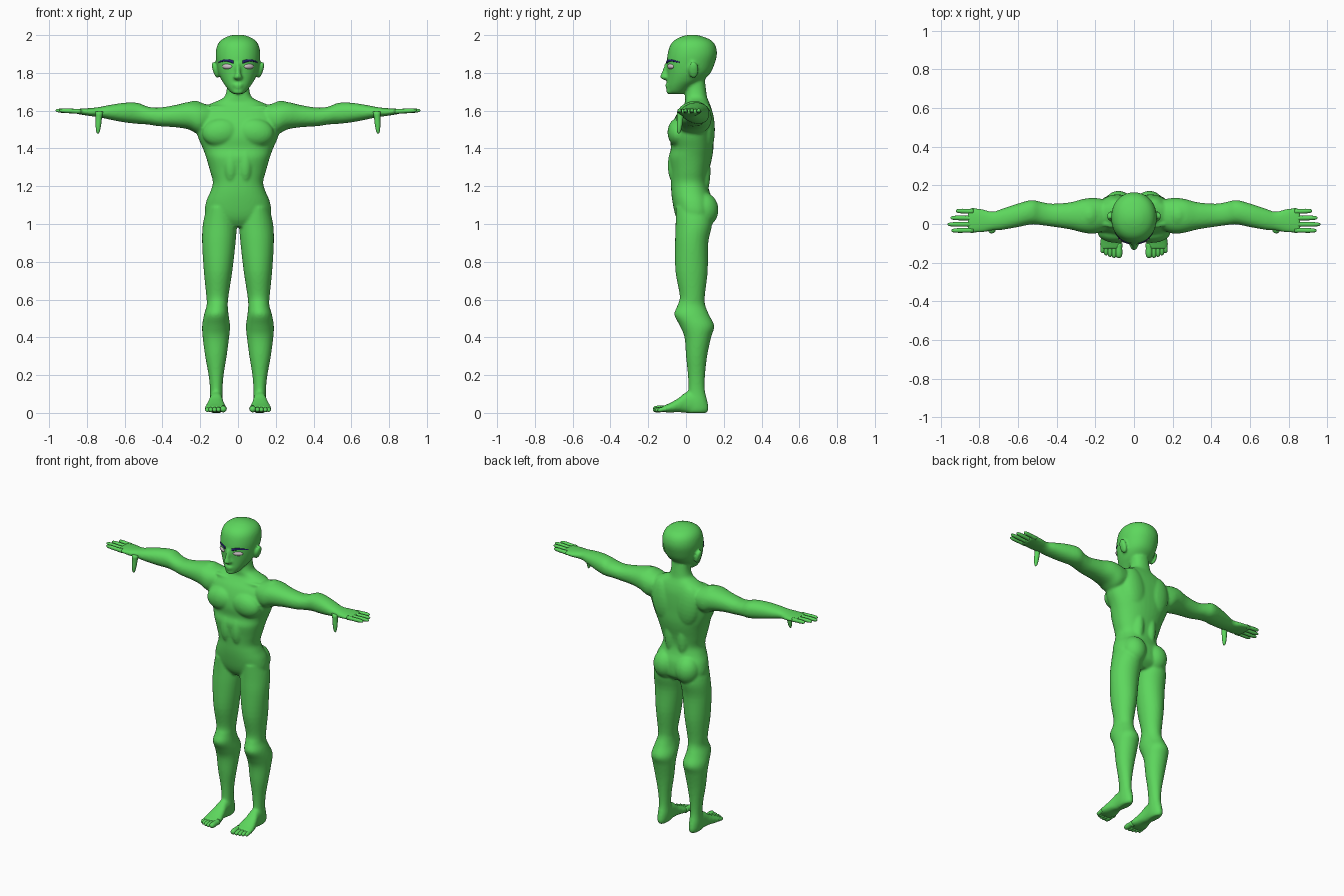
import bpy, bmesh, math
from mathutils import Matrix, Vector

AXES = {"x": (0, 1, 2), "y": (1, 0, 2), "z": (2, 0, 1)}


def material(name, rgb):
    m = bpy.data.materials.new(name)
    m.diffuse_color = (*rgb, 1)
    return m


GREEN = material("green skin", (0.11, 0.68, 0.11))
NAVY = material("dark blue brow", (0.02, 0.015, 0.16))
PALE = material("pale eye", (0.62, 0.55, 0.58))


def spline(rows, steps):
    """Catmull-Rom interpolation through rows of numbers."""
    out = []
    for i in range(len(rows) - 1):
        p0, p1 = rows[max(i - 1, 0)], rows[i]
        p2, p3 = rows[i + 1], rows[min(i + 2, len(rows) - 1)]
        for s in range(steps):
            t = s / steps
            out.append([0.5 * (2 * b + (c - a) * t + (2 * a - 5 * b + 4 * c - d) * t * t
                               + (3 * b - a - 3 * c + d) * t ** 3)
                        for a, b, c, d in zip(p0, p1, p2, p3)])
    return out + [list(rows[-1])]


def loft(bm, axis, rows, sides=28, steps=4, power=2.0):
    """Skin sections (position, low a, high a, low b, high b) along an axis."""
    k, a, b = AXES[axis]
    rings = []
    for t, a0, a1, b0, b1 in spline(rows, steps):
        ring = []
        for i in range(sides):
            ang = 2 * math.pi * i / sides
            c, s = math.cos(ang), math.sin(ang)
            co = [0, 0, 0]
            co[k] = t
            co[a] = (a0 + a1) / 2 + (a1 - a0) / 2 * math.copysign(abs(c) ** (2 / power), c)
            co[b] = (b0 + b1) / 2 + (b1 - b0) / 2 * math.copysign(abs(s) ** (2 / power), s)
            ring.append(bm.verts.new(co))
        rings.append(ring)
    faces = [bm.faces.new(rings[0]), bm.faces.new(rings[-1])]
    for r, q in zip(rings, rings[1:]):
        for i in range(sides):
            j = (i + 1) % sides
            faces.append(bm.faces.new((r[i], r[j], q[j], q[i])))
    bmesh.ops.recalc_face_normals(bm, faces=faces)


def blob(bm, centre, radii, tilt=0.0, axis="Y"):
    """Ellipsoid muscle or feature."""
    m = Matrix.Translation(centre) @ Matrix.Rotation(tilt, 4, axis) @ Matrix.Diagonal((*radii, 1))
    bmesh.ops.create_uvsphere(bm, u_segments=24, v_segments=14, radius=1, matrix=m)


def digit(bm, axis, start, end, r0, r1):
    """Finger, toe or thumb with a rounded tip."""
    k, a, b = AXES[axis]
    s, e = Vector(start), Vector(end)
    rows = []
    for f, w in ((0, 1), (0.35, 0.95), (0.6, 1.05), (0.85, 0.95), (0.96, 0.65), (1, 0.2)):
        p, r = s.lerp(e, f), (r0 + (r1 - r0) * f) * w
        rows.append((p[k], p[a] - r, p[a] + r, p[b] - r, p[b] + r))
    loft(bm, axis, rows, sides=12, steps=2)


def finish(name, bm, mat, remesh=False):
    mesh = bpy.data.meshes.new(name)
    bm.to_mesh(mesh)
    bm.free()
    ob = bpy.data.objects.new(name, mesh)
    bpy.context.collection.objects.link(ob)
    mesh.materials.append(mat)
    for p in mesh.polygons:
        p.use_smooth = True
    mirror = ob.modifiers.new("mirror", "MIRROR")
    mirror.use_mirror_merge = False
    if remesh:
        r = ob.modifiers.new("blend", "REMESH")
        r.mode = "VOXEL"
        r.voxel_size = 0.0075
        r.use_smooth_shade = True
        s = ob.modifiers.new("relax", "SMOOTH")
        s.factor, s.iterations = 0.5, 5
    return ob


body = bmesh.new()

# Torso from crotch to neck
torso = [(0.985, .09, -.02, .10), (1.02, .155, -.045, .14), (1.06, .176, -.06, .15),
         (1.12, .168, -.072, .145), (1.17, .147, -.078, .125), (1.22, .133, -.08, .115),
         (1.28, .148, -.084, .122), (1.35, .168, -.092, .138), (1.40, .186, -.08, .145),
         (1.46, .212, -.085, .146), (1.52, .225, -.075, .146), (1.58, .215, -.05, .142),
         (1.62, .18, -.02, .132), (1.645, .125, -.005, .122), (1.67, .075, -.005, .112),
         (1.71, .06, .0, .106), (1.76, .058, .0, .10)]
loft(body, "z", [(z, -r, r, f, b) for z, r, f, b in torso], sides=40, power=2.25)

# Chest, shoulder, back, hip and belly muscles
blob(body, (.09, -.042, 1.485), (.1, .056, .075), .12)
blob(body, (.225, .045, 1.575), (.07, .08, .078), .3)
blob(body, (.085, .105, 1.50), (.085, .048, .14), .15)
blob(body, (.045, .08, 1.28), (.042, .05, .15))
blob(body, (.08, .092, 1.075), (.078, .08, .092))
blob(body, (.038, -.055, 1.31), (.04, .042, .10))
blob(body, (.085, .0, 1.615), (.085, .022, .012), -.05)

# Leg
loft(body, "z", [
    (1.09, .03, .165, -.055, .13), (1.0, .008, .186, -.055, .138), (.90, .013, .19, -.058, .118),
    (.75, .03, .181, -.056, .115), (.62, .05, .168, -.033, .1), (.57, .054, .166, -.045, .102),
    (.52, .05, .18, -.062, .122), (.46, .042, .19, -.032, .15), (.40, .047, .187, -.008, .133),
    (.30, .06, .174, 0, .112), (.20, .076, .156, .01, .101), (.12, .082, .148, .012, .1),
    (.06, .08, .15, .0, .114), (.02, .083, .148, -.01, .12), (0, .09, .14, 0, .11)])

# Foot
loft(body, "y", [
    (.11, .095, .135, .004, .05), (.06, .082, .148, 0, .11), (0, .08, .152, 0, .108),
    (-.04, .073, .163, .004, .078), (-.09, .062, .175, .002, .05), (-.13, .066, .172, .006, .034)],
    power=2.4)

# Arm and palm
loft(body, "x", [
    (.12, -.02, .12, 1.51, 1.62), (.20, -.05, .135, 1.475, 1.642), (.26, -.045, .13, 1.5, 1.646),
    (.33, -.028, .112, 1.512, 1.63), (.42, -.014, .105, 1.518, 1.616), (.48, -.006, .114, 1.527, 1.622),
    (.53, -.002, .124, 1.53, 1.641), (.60, -.016, .106, 1.538, 1.642), (.68, -.03, .08, 1.553, 1.63),
    (.73, -.033, .064, 1.564, 1.62), (.78, -.043, .076, 1.571, 1.614), (.83, -.046, .084, 1.579, 1.611),
    (.86, -.042, .08, 1.584, 1.608)], power=2.2)

# Head
head = [(1.688, .025, -.085, -.01), (1.70, .042, -.097, .0), (1.73, .066, -.1, .04),
        (1.76, .086, -.1, .09), (1.80, .104, -.1, .13), (1.85, .114, -.102, .152),
        (1.90, .118, -.097, .164), (1.945, .11, -.084, .156), (1.975, .088, -.058, .13),
        (1.995, .05, -.015, .08), (2.002, .015, .02, .045)]
loft(body, "z", [(z, -r, r, f, b) for z, r, f, b in head], sides=36, power=2.1)

# Nose, lips, chin and ears
loft(body, "z", [(1.762, -.012, .012, -.115, -.08), (1.775, -.024, .024, -.137, -.08),
                 (1.80, -.015, .015, -.13, -.08), (1.85, -.012, .012, -.112, -.08)], sides=12)
blob(body, (0, -.098, 1.737), (.028, .013, .007))
blob(body, (0, -.096, 1.722), (.023, .013, .007))
blob(body, (0, -.085, 1.70), (.03, .02, .014))
blob(body, (.12, .04, 1.815), (.014, .027, .046), .3)
finish("body", body, GREEN, remesh=True)

# Fingers and thumb
bm = bmesh.new()
for y, tip in ((.068, .922), (.032, .95), (-.002, .965), (-.034, .945)):
    digit(bm, "x", (.83, y * .95, 1.596), (tip, y, 1.601), .0135, .0105)
digit(bm, "z", (.735, -.028, 1.595), (.742, -.038, 1.478), .021, .0095)
finish("fingers", bm, GREEN)

# Toes
bm = bmesh.new()
for i, (x, tip, r) in enumerate(((.078, -.176, .0165), (.103, -.175, .0125), (.124, -.17, .012),
                                 (.144, -.162, .0115), (.162, -.15, .011))):
    digit(bm, "y", (x, -.10, .022), (x, tip, r + .003), r + .002, r)
finish("toes", bm, GREEN)

# Eyes
bm = bmesh.new()
blob(bm, (.057, -.081, 1.834), (.03, .012, .014), .5, "Z")
finish("eyes", bm, PALE)

# Eyebrows, following the curve of the face
bm = bmesh.new()
rows = []
for i in range(9):
    x = .024 + .078 * i / 8
    y = .025 - .128 * math.sqrt(1 - (x / .116) ** 2)
    h = .009 * (1 - .6 * i / 8)
    z = 1.857 + .009 * math.sin(math.pi * i / 8)
    rows.append((x, y - .005, y + .006, z - h, z + h))
loft(bm, "x", rows, sides=10, steps=2)
finish("eyebrows", bm, NAVY)
